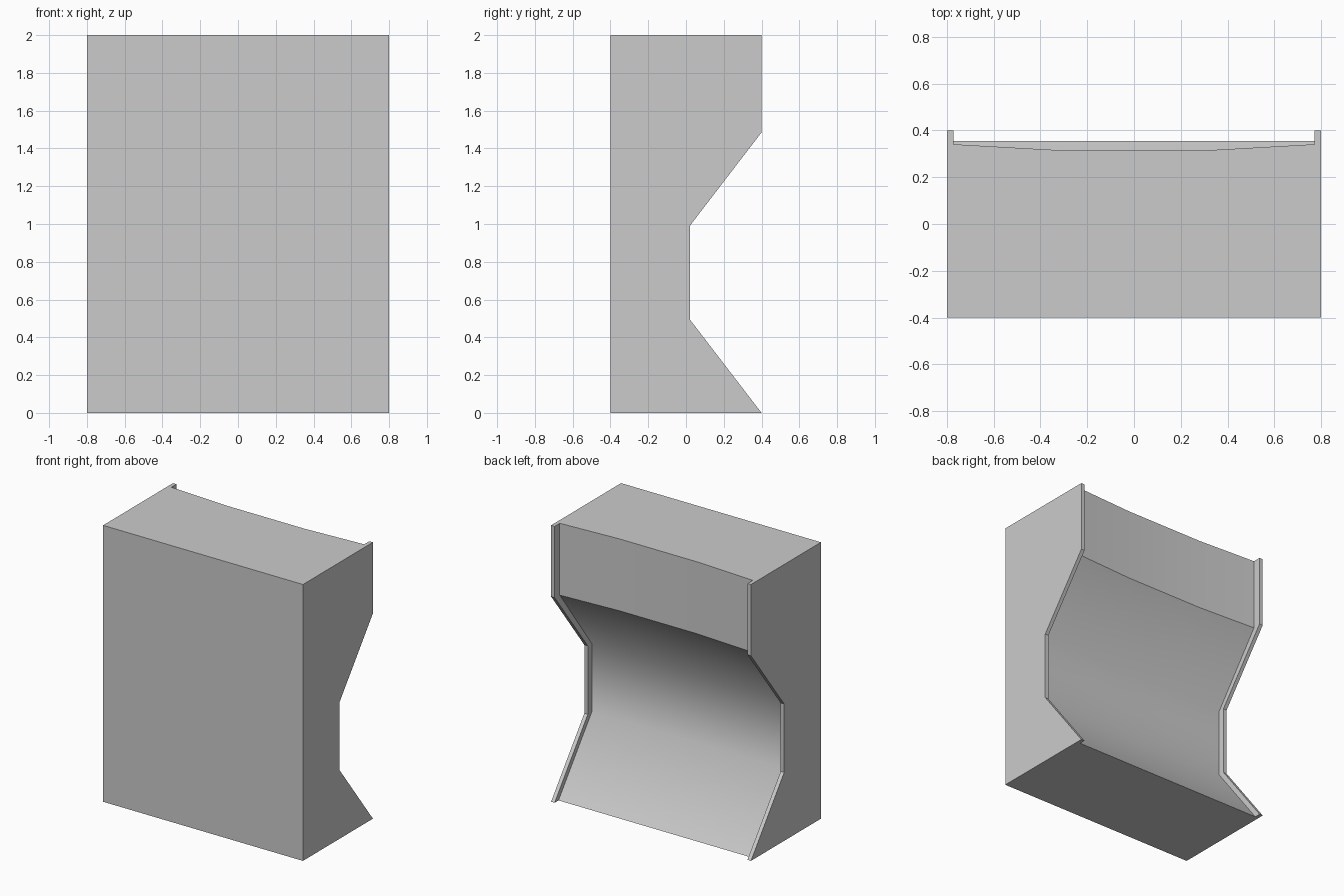
import bpy, bmesh

if "Cube" in bpy.data.objects:
    bpy.data.objects.remove(bpy.data.objects["Cube"])

HALF_W, INNER = 0.8, 0.772


def loft(name, sections, smooth_spans=(), sharp_points=()):
    """Skin closed YZ profiles placed along x; sections = [(x, [(y, z), ...])]."""
    bm = bmesh.new()
    rings = [[bm.verts.new((x, y, z)) for y, z in pts] for x, pts in sections]
    n = len(rings[0])
    for a, b in zip(rings, rings[1:]):
        for i in range(n):
            j = (i + 1) % n
            f = bm.faces.new((a[i], a[j], b[j], b[i]))
            f.smooth = i in smooth_spans
        for i in sharp_points:
            bm.edges.get((a[i], b[i])).smooth = False
    bm.faces.new(rings[0])
    bm.faces.new(rings[-1])
    bmesh.ops.recalc_face_normals(bm, faces=bm.faces)
    mesh = bpy.data.meshes.new(name)
    bm.to_mesh(mesh)
    bm.free()
    obj = bpy.data.objects.new(name, mesh)
    bpy.context.collection.objects.link(obj)
    return obj


# Side panels, with the notched cabinet outline
outline = [(-0.4, 0), (0.4, 0), (0.02, 0.495), (0.02, 0.99),
           (0.4, 1.485), (0.4, 2), (-0.4, 2)]
for label, s in (("left", -1), ("right", 1)):
    loft(f"side_panel_{label}", [(s * INNER, outline), (s * HALF_W, outline)])


# Body: inset behind the panels, upper face bowed inward across the width
def body_profile(y_top):
    return [(-0.4, 0), (0.355, 0), (-0.025, 0.495), (-0.025, 0.99),
            (y_top, 1.48), (y_top, 2), (-0.4, 2)]


bow = [(-INNER, 0.341), (-0.31, 0.315), (0.31, 0.315), (INNER, 0.341)]
loft("cabinet_body", [(x, body_profile(y)) for x, y in bow],
     smooth_spans=(1, 2, 3, 4), sharp_points=(1, 4, 5))
